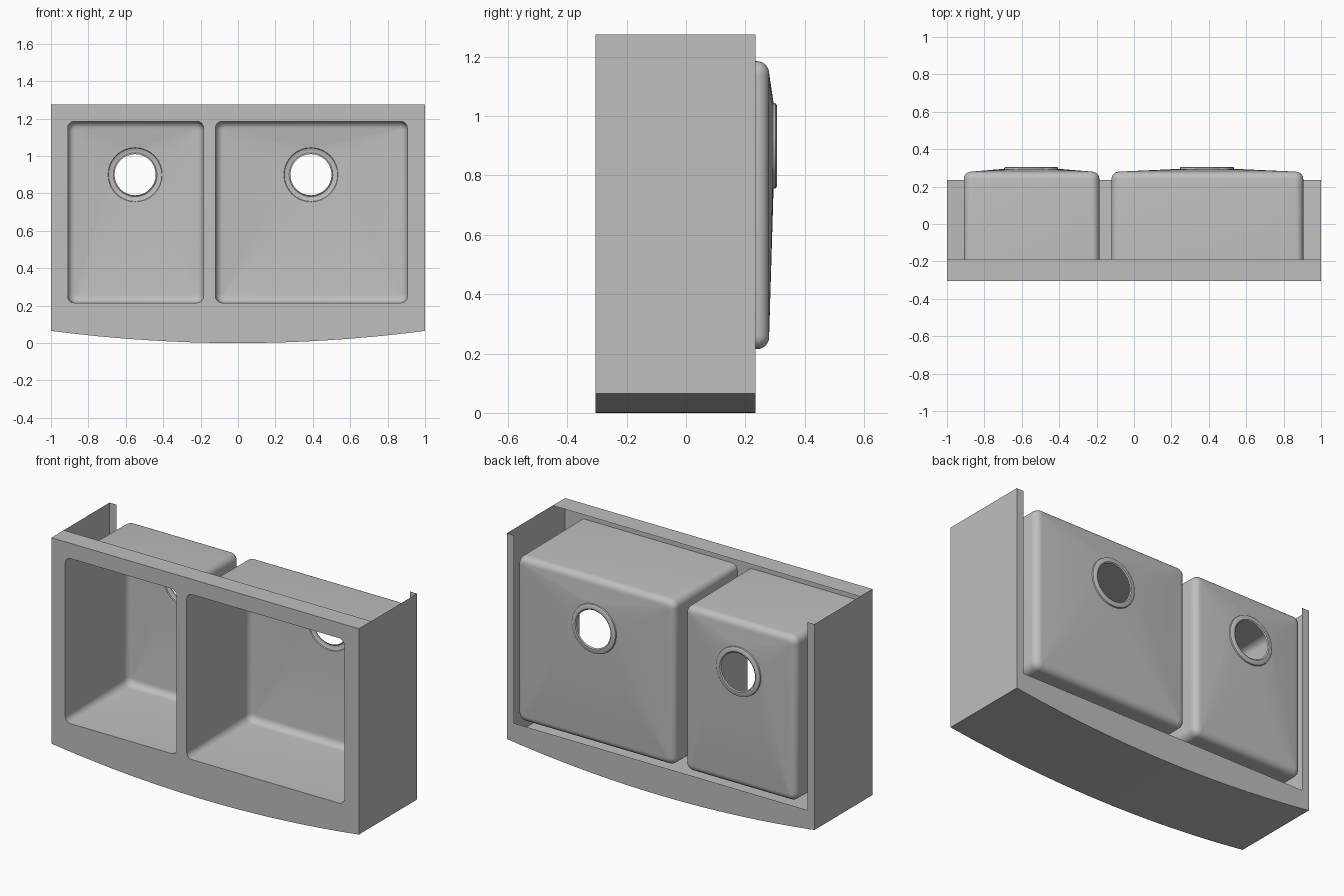
import bpy, bmesh, math
from mathutils import Vector

cube = bpy.data.objects.get("Cube")
if cube:
    bpy.data.objects.remove(cube, do_unlink=True)

steel = bpy.data.materials.new("brushed_grey")
steel.use_nodes = True
GREY = (0.52, 0.52, 0.52, 1)
steel.diffuse_color = GREY
steel.node_tree.nodes["Principled BSDF"].inputs["Base Color"].default_value = GREY

FRONT, BACK, TOP = -0.305, 0.235, 1.275
LOW, HIGH = 0.215, 1.185            # bowl extent in z
BOWLS = {"small_bowl": (-0.91, -0.185, -0.55), "large_bowl": (-0.12, 0.905, 0.39)}
DRAIN_Z, CORNER, ARC = 0.9, 0.035, 8


def finish(name, bm, smooth=None):
    mesh = bpy.data.meshes.new(name)
    bm.to_mesh(mesh)
    bm.free()
    mesh.materials.append(steel)
    ob = bpy.data.objects.new(name, mesh)
    bpy.context.collection.objects.link(ob)
    if smooth:
        bpy.ops.object.select_all(action="DESELECT")
        ob.select_set(True)
        bpy.context.view_layer.objects.active = ob
        bpy.ops.object.shade_smooth_by_angle(angle=math.radians(smooth))
    return ob


def rounded_loop(x0, x1, z0, z1, r, y):
    """Rounded rectangle in the xz plane, one arc per corner."""
    centres = [(x1 - r, z1 - r), (x0 + r, z1 - r), (x0 + r, z0 + r), (x1 - r, z0 + r)]
    pts = []
    for q, (cx, cz) in enumerate(centres):
        for i in range(ARC + 1):
            a = math.pi / 2 * (q + i / ARC)
            pts.append(Vector((cx + r * math.cos(a), y, cz + r * math.sin(a))))
    return pts


def circle_loop(x, z, r, y):
    return rounded_loop(x - r, x + r, z - r, z + r, r, y)


def loft(bm, loops):
    rows = [[bm.verts.new(p) for p in loop] for loop in loops]
    for a, b in zip(rows, rows[1:]):
        n = len(a)
        for i in range(n):
            j = (i + 1) % n
            bm.faces.new((a[i], a[j], b[j], b[i]))
    bmesh.ops.remove_doubles(bm, verts=bm.verts[:], dist=1e-5)


def strip(name, path, y0, y1, smooth=None):
    """Sheet swept along y from a path of (x, z) points."""
    bm = bmesh.new()
    rows = [(bm.verts.new((x, y0, z)), bm.verts.new((x, y1, z))) for x, z in path]
    for a, b in zip(rows, rows[1:]):
        bm.faces.new((a[0], b[0], b[1], a[1]))
    return finish(name, bm, smooth)


def sheet(name, loops, normal):
    """Flat sheet from an outline followed by its holes."""
    bm = bmesh.new()
    edges = []
    for loop in loops:
        vs = [bm.verts.new(p) for p in loop]
        edges += [bm.edges.new((v, vs[(i + 1) % len(vs)])) for i, v in enumerate(vs)]
    bmesh.ops.triangle_fill(bm, edges=edges, use_beauty=True, normal=normal)
    bmesh.ops.dissolve_degenerate(bm, dist=1e-6, edges=bm.edges[:])
    return finish(name, bm)


# Bowls: straight walls, rounded floor edge, floor sloping to a raised drain collar
for name, (x0, x1, dx) in BOWLS.items():
    bm = bmesh.new()
    loops = [rounded_loop(x0, x1, LOW, HIGH, CORNER, FRONT)]
    edge, floor = 0.04, 0.28
    for i in range(7):
        a = math.pi / 2 * i / 6
        d = edge * (1 - math.cos(a))
        loops.append(rounded_loop(x0 + d, x1 - d, LOW + d, HIGH - d,
                                  CORNER + 0.01 - d * 0.9, floor - edge + edge * math.sin(a)))
    for r, y in [(0.145, 0.295), (0.143, 0.302), (0.137, 0.306), (0.117, 0.306), (0.11, 0.301)]:
        loops.append(circle_loop(dx, DRAIN_Z, r, y))
    loft(bm, loops)
    bmesh.ops.recalc_face_normals(bm, faces=bm.faces[:])
    finish(name, bm, 35)

# Curved apron line shared by the face, the underside and the back lip
STEPS = 24
curve = [(x, 0.065 * x * x) for x in (-1 + 2 * i / STEPS for i in range(STEPS + 1))]


def outline(y, top):
    return [Vector((x, y, z)) for x, z in curve] + [Vector((1, y, top)), Vector((-1, y, top))]


# Front face with bowl openings
openings = []
for x0, x1, _ in BOWLS.values():
    loop = rounded_loop(x0, x1, LOW, HIGH, CORNER, FRONT)
    openings.append(loop)
sheet("front_face", [outline(FRONT, TOP)] + openings, Vector((0, -1, 0)))

# Folded sheet sides, curved underside and top ledge
strip("apron_underside", curve, FRONT, BACK, 30)
strip("top_ledge", [(1, TOP), (-1, TOP)], FRONT, -0.19)
strip("left_side", [(1, 0.065), (1, TOP)], FRONT, BACK)
strip("right_side", [(-1, TOP), (-1, 0.065)], FRONT, BACK)

# Back lip turned inward along both sides and the apron
LIP_X, LIP_Z = 0.954, 0.17
lip = [Vector((x, BACK, z)) for x, z in curve]
lip += [Vector((x, BACK, z)) for x, z in
        [(1, TOP), (LIP_X, TOP), (LIP_X, LIP_Z), (-LIP_X, LIP_Z), (-LIP_X, TOP), (-1, TOP)]]
sheet("back_lip", [lip], Vector((0, 1, 0)))
